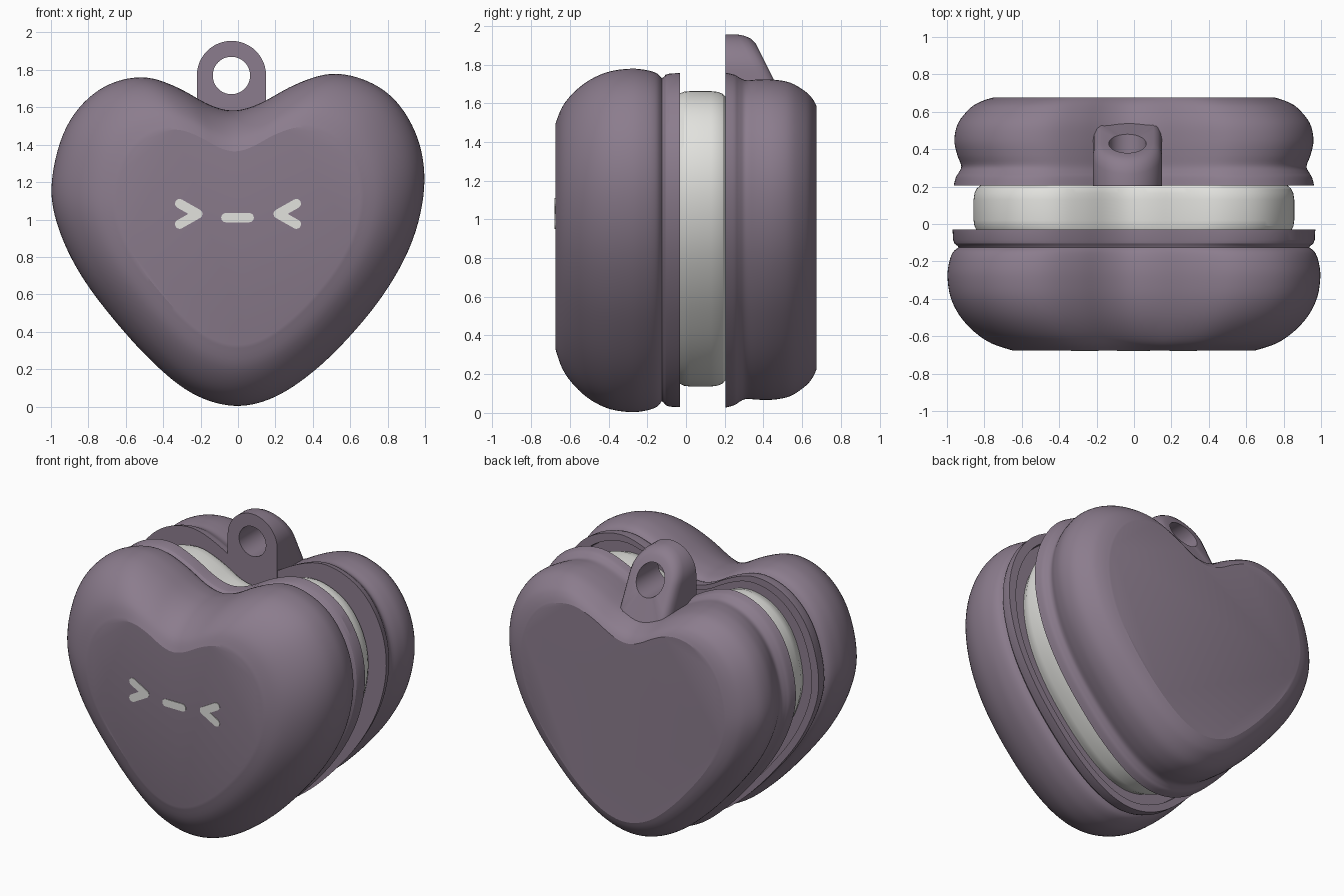
import bpy, bmesh, math
from mathutils import Vector

if "Cube" in bpy.data.objects:
    bpy.data.objects.remove(bpy.data.objects["Cube"])


def material(name, rgb):
    m = bpy.data.materials.new(name)
    m.diffuse_color = (*rgb, 1)
    m.use_nodes = True
    m.node_tree.nodes["Principled BSDF"].inputs["Base Color"].default_value = m.diffuse_color
    return m


MAUVE = material("mauve", (0.26, 0.203, 0.267))
WHITE = material("off_white", (0.76, 0.76, 0.73))
CZ = 0.95  # height of the heart's scaling centre


def spline(pts, steps, closed=False):
    """Catmull-Rom curve through the points."""
    pts = [Vector(p) for p in pts]
    n, out = len(pts), []
    for i in range(n if closed else n - 1):
        q = [pts[(i + k) % n] if closed else pts[min(max(i + k, 0), n - 1)]
             for k in (-1, 0, 1, 2)]
        for s in range(steps):
            t = s / steps
            out.append(0.5 * (2 * q[1] + (q[2] - q[0]) * t
                       + (2 * q[0] - 5 * q[1] + 4 * q[2] - q[3]) * t * t
                       + (3 * q[1] - q[0] - 3 * q[2] + q[3]) * t ** 3))
    return out if closed else out + [pts[-1]]


def finish(bm, name, mat, angle=20):
    bmesh.ops.recalc_face_normals(bm, faces=bm.faces)
    me = bpy.data.meshes.new(name)
    bm.to_mesh(me)
    bm.free()
    me.materials.append(mat)
    ob = bpy.data.objects.new(name, me)
    bpy.context.collection.objects.link(ob)
    bpy.ops.object.select_all(action='DESELECT')
    ob.select_set(True)
    bpy.context.view_layer.objects.active = ob
    bpy.ops.object.shade_smooth_by_angle(angle=math.radians(angle))
    return ob


# Slightly lopsided heart outline (x, z)
heart = spline([(-0.02, 0.0), (0.2, 0.05), (0.42, 0.2), (0.62, 0.4), (0.8, 0.63),
                (0.94, 0.9), (1.0, 1.2), (0.95, 1.47), (0.79, 1.69), (0.53, 1.785),
                (0.3, 1.72), (0.13, 1.625), (-0.02, 1.58), (-0.16, 1.615),
                (-0.31, 1.7), (-0.51, 1.765), (-0.74, 1.7), (-0.92, 1.5),
                (-1.0, 1.19), (-0.96, 0.95), (-0.84, 0.7), (-0.66, 0.46),
                (-0.46, 0.24), (-0.25, 0.07)], 7, True)
for _ in range(6):
    heart = [(heart[i - 1] + 2 * p + heart[(i + 1) % len(heart)]) / 4
             for i, p in enumerate(heart)]


def loft(name, profile, mat):
    """Stack scaled hearts along y; profile rows are (y, x scale, z scale)."""
    bm = bmesh.new()
    rings = [[bm.verts.new((p.x * sx, y, CZ + (p.y - CZ) * sz)) for p in heart]
             for y, sx, sz in profile]
    n = len(heart)
    for a, b in zip(rings, rings[1:]):
        for i in range(n):
            bm.faces.new((a[i], a[(i + 1) % n], b[(i + 1) % n], b[i]))
    bm.faces.new(rings[0])
    bm.faces.new(rings[-1])
    return finish(bm, name, mat)


def even(rows):
    return [(y, s, s) for y, s in rows]


# Front shell: domed body, groove, lip and shallow recess behind
front = spline(even([(-0.675, 0.655), (-0.638, 0.765), (-0.575, 0.858), (-0.49, 0.935),
                     (-0.39, 0.984), (-0.28, 1.0), (-0.2, 0.99), (-0.15, 0.97),
                     (-0.125, 0.94)]), 4)
front += even([(-0.118, 0.945), (-0.105, 0.962), (-0.085, 0.97), (-0.03, 0.973),
               (-0.03, 0.92), (-0.06, 0.915), (-0.06, 0.8)])
loft("front_shell", front, MAUVE)

# Back shell: thin lip flowing through a soft groove into the body
back = spline([(0.205, 0.967, 0.975), (0.25, 0.955, 0.962), (0.275, 0.94, 0.945),
               (0.31, 0.926, 0.928), (0.37, 0.948, 0.932), (0.45, 0.963, 0.932),
               (0.54, 0.943, 0.912), (0.62, 0.878, 0.855), (0.655, 0.82, 0.81),
               (0.675, 0.76, 0.765)], 4)
loft("back_shell", back, MAUVE)

# White insert between the two shells
insert = even([(-0.07, 0.83), (-0.03, 0.846), (-0.01, 0.856), (0.02, 0.86),
               (0.13, 0.86), (0.165, 0.855), (0.19, 0.843), (0.207, 0.822), (0.215, 0.8)])
loft("white_insert", insert, WHITE)

# Hanging loop: upright tab with a round hole and a sloping, rounded back
LX, LZ, R, HOLE = -0.035, 1.77, 0.185, 0.1


def slope(z):
    return min(0.355 + 0.5 * (1.92 - z), 0.54)


def tab_outline(inset):
    pts, r = [], R - inset
    for i in range(48):
        a = 2 * math.pi * i / 48
        c, s = math.cos(a), math.sin(a)
        if s < 0:  # straight sides and square foot
            k = min(r / max(abs(c), 1e-6), 0.25 / abs(s))
            pts.append((LX + k * c, LZ + k * s))
        else:
            pts.append((LX + r * c, LZ + r * s))
    return pts


bm = bmesh.new()
hole = [(LX + HOLE * math.cos(2 * math.pi * i / 48),
         LZ + HOLE * math.sin(2 * math.pi * i / 48)) for i in range(48)]
rings = [[bm.verts.new((x, 0.204, z)) for x, z in pts] for pts in (hole, tab_outline(0))]
for inset, drop in ((0, 0.07), (0.007, 0.037), (0.022, 0.012), (0.045, 0.0)):
    rings.append([bm.verts.new((x, slope(z) - drop, z)) for x, z in tab_outline(inset)])
rings.append([bm.verts.new((x, slope(z), z)) for x, z in hole])
for k, a in enumerate(rings):
    b = rings[(k + 1) % len(rings)]
    for i in range(48):
        j = (i + 1) % 48
        bm.faces.new((a[i], a[j], b[j], b[i]))
finish(bm, "hanging_loop", MAUVE, 35)


# Face marks: thin round-ended strokes on the flat front
def stroke(bm, a, b, r=0.025):
    ang = math.atan2(b[1] - a[1], b[0] - a[0])
    pts = []
    for (cx, cz), start in ((b, ang - math.pi / 2), (a, ang + math.pi / 2)):
        for i in range(9):
            t = start + math.pi * i / 8
            pts.append((cx + r * math.cos(t), cz + r * math.sin(t)))
    f = bm.faces.new([bm.verts.new((x, -0.674, z)) for x, z in pts])
    ext = bmesh.ops.extrude_face_region(bm, geom=[f])
    bmesh.ops.translate(bm, vec=(0, -0.005, 0),
                        verts=[v for v in ext['geom'] if isinstance(v, bmesh.types.BMVert)])


for side, name in ((-1, "left_eye"), (1, "right_eye")):
    bm = bmesh.new()
    for z in (1.085, 0.975):
        stroke(bm, (side * 0.312, z), (side * 0.215, 1.03))
    finish(bm, name, WHITE)
bm = bmesh.new()
stroke(bm, (-0.065, 1.01), (0.06, 1.01))
finish(bm, "mouth", WHITE)
